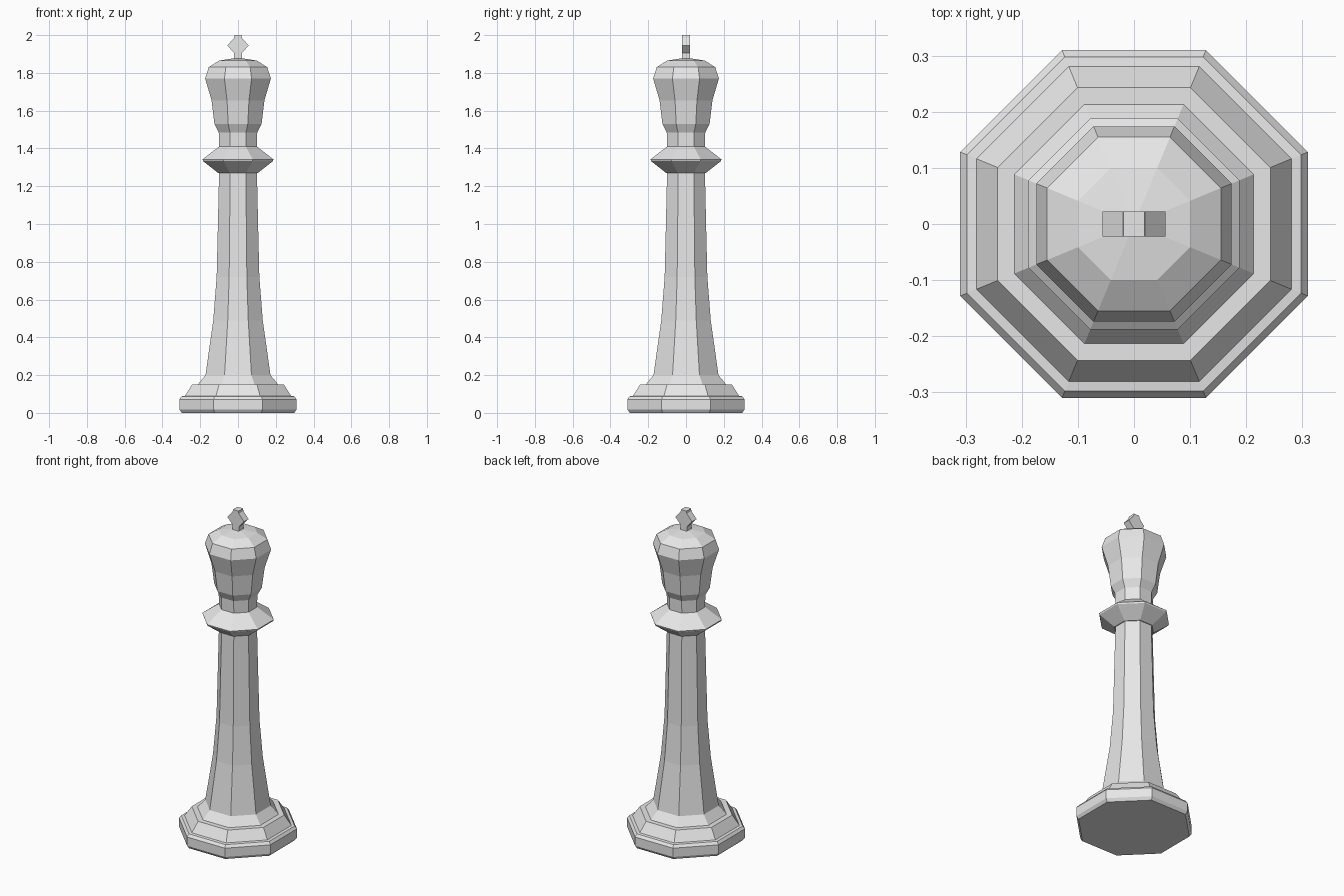
import bpy, math

if "Cube" in bpy.data.objects:
    bpy.data.objects.remove(bpy.data.objects["Cube"])

mat = bpy.data.materials.new("light grey")
mat.diffuse_color = (0.8, 0.8, 0.8, 1)
mat.use_nodes = True
mat.node_tree.nodes["Principled BSDF"].inputs["Base Color"].default_value = mat.diffuse_color


def make(name, verts, faces):
    me = bpy.data.meshes.new(name)
    me.from_pydata(verts, [], faces)
    me.materials.append(mat)
    ob = bpy.data.objects.new(name, me)
    bpy.context.collection.objects.link(ob)
    return ob


def octagon_lathe(name, profile, n=8):
    """Stack octagons given as (distance to flat side, height)."""
    verts, faces = [], []
    k = 1 / math.cos(math.pi / n)
    for a, z in profile:
        for i in range(n):
            t = (i + 0.5) * 2 * math.pi / n
            verts.append((a * k * math.cos(t), a * k * math.sin(t), z))
    for r in range(len(profile) - 1):
        for i in range(n):
            j = (i + 1) % n
            faces.append((r*n + i, r*n + j, (r+1)*n + j, (r+1)*n + i))
    faces.append(tuple(reversed(range(n))))
    top = (len(profile) - 1) * n
    faces.append(tuple(range(top, top + n)))
    return make(name, verts, faces)


# stepped foot
octagon_lathe("base", [(0.298, 0), (0.31, 0.018), (0.31, 0.072), (0.298, 0.088),
                       (0.281, 0.09), (0.243, 0.15), (0.213, 0.15), (0.172, 0.20)])
# tapered column
octagon_lathe("column", [(0.172, 0.20), (0.131, 0.49), (0.113, 0.72),
                         (0.107, 0.97), (0.10, 1.28)])
# collar ring
octagon_lathe("collar", [(0.105, 1.27), (0.185, 1.333), (0.188, 1.342), (0.10, 1.41)])
# neck and flared head with domed top
octagon_lathe("head", [(0.10, 1.40), (0.102, 1.485), (0.125, 1.53), (0.14, 1.655),
                       (0.174, 1.77), (0.155, 1.83), (0.10, 1.865), (0.005, 1.88)])

# flat diamond-shaped finial
half = [(0.021, 1.86), (0.021, 1.905), (0.056, 1.945), (0.021, 1.985), (0.019, 2.0)]
outline = half + [(-x, z) for x, z in reversed(half)]
m = len(outline)
verts = [(x, y, z) for y in (-0.022, 0.022) for x, z in outline]
faces = [tuple(range(m)), tuple(reversed(range(m, 2 * m)))]
faces += [(i, i + m, (i + 1) % m + m, (i + 1) % m) for i in range(m)]
make("finial", verts, faces)
